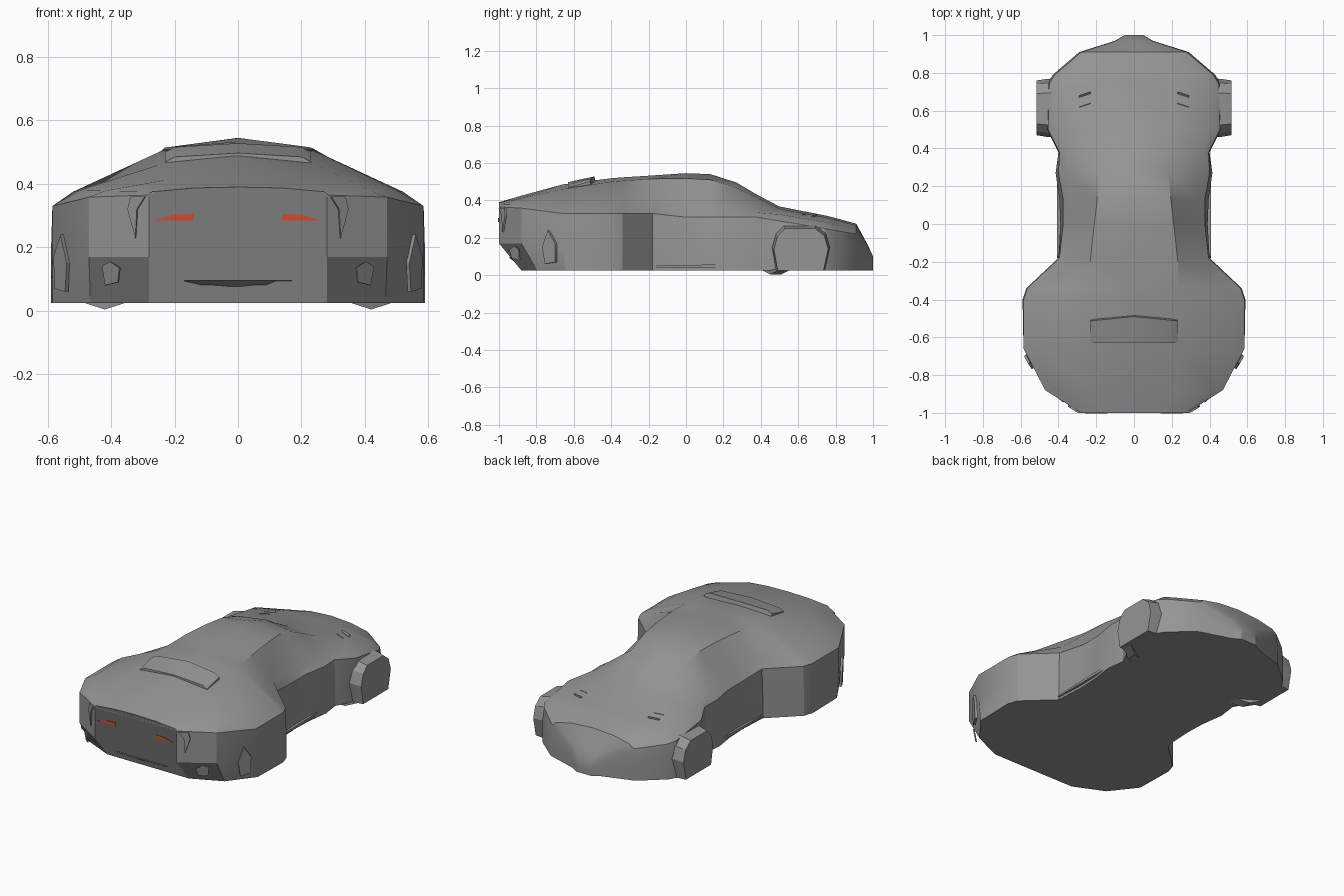
import bpy
import bmesh
from math import radians
from mathutils import Vector

cube = bpy.data.objects.get("Cube")
if cube:
    bpy.data.objects.remove(cube, do_unlink=True)


def make_material(name, rgb):
    mat = bpy.data.materials.new(name)
    mat.use_nodes = True
    mat.diffuse_color = (*rgb, 1)
    mat.node_tree.nodes["Principled BSDF"].inputs["Base Color"].default_value = (*rgb, 1)
    return mat


grey = make_material("body_grey", (0.3, 0.3, 0.3))
red = make_material("lamp_red", (0.65, 0.07, 0.03))


def finish(name, bm, material, smooth_angle=None):
    """Turn a bmesh into a named, shaded object."""
    bmesh.ops.remove_doubles(bm, verts=bm.verts, dist=0.0001)
    bmesh.ops.recalc_face_normals(bm, faces=bm.faces)
    mesh = bpy.data.meshes.new(name)
    bm.to_mesh(mesh)
    bm.free()
    mesh.materials.append(material)
    obj = bpy.data.objects.new(name, mesh)
    bpy.context.collection.objects.link(obj)
    if smooth_angle:
        bpy.ops.object.select_all(action="DESELECT")
        obj.select_set(True)
        bpy.context.view_layer.objects.active = obj
        bpy.ops.object.shade_smooth_by_angle(angle=radians(smooth_angle))
    return obj


def loft(name, rings, material, smooth_angle=None):
    """Skin closed rings of equal length and cap both ends."""
    bm = bmesh.new()
    loops = [[bm.verts.new(p) for p in ring] for ring in rings]
    for a, b in zip(loops, loops[1:]):
        for i in range(len(a)):
            j = (i + 1) % len(a)
            bm.faces.new((a[i], a[j], b[j], b[i]))
    bm.faces.new(loops[0])
    bm.faces.new(loops[-1])
    return finish(name, bm, material, smooth_angle)


def pair(name, rings, material, smooth_angle=None):
    """Build a part on the left (+x) and its mirror image on the right."""
    for side, sign in (("left", 1), ("right", -1)):
        mirrored = [[(sign * x, y, z) for x, y, z in ring] for ring in rings]
        loft(side + "_" + name, mirrored, material, smooth_angle)


def slab(points, offset):
    """Two rings: an outline and the same outline moved by offset."""
    return [points, [tuple(Vector(p) + Vector(offset)) for p in points]]


# Body: y, floor width, shoulder x z, haunch x z, roof edge x z, crown z
FLOOR = 0.025
stations = [
    (-1.0, .28, .28, .365, .26, .376, .14, .387, .39),
    (-.88, .465, .47, .358, .42, .378, .23, .412, .425),
    (-.66, .585, .585, .33, .5, .38, .25, .46, .485),
    (-.4, .59, .585, .33, .52, .375, .25, .5, .518),
    (-.34, .57, .565, .33, .46, .385, .24, .505, .523),
    (-.18, .4, .395, .33, .37, .38, .23, .515, .533),
    (0, .39, .375, .31, .335, .35, .21, .517, .545),
    (.13, .395, .375, .31, .33, .35, .195, .51, .54),
    (.27, .415, .4, .31, .345, .345, .18, .468, .495),
    (.38, .4, .395, .31, .36, .335, .175, .415, .43),
    (.5, .46, .455, .29, .4, .325, .18, .355, .367),
    (.74, .46, .45, .25, .4, .285, .22, .31, .32),
    (.79, .43, .42, .24, .37, .27, .2, .298, .308),
    (.91, .29, .28, .22, .25, .243, .14, .266, .275),
    (.97, .1, .095, .14, .08, .15, .05, .16, .165),
    (1.0, .05, .05, .08, .04, .09, .02, .1, .1),
]


def body_ring(y, wf, ws, zs, wh, zh, wr, zr, zc):
    tuck = 0.3 * max(0, -y - 0.6)          # undercut below the tail
    z_mid = 0.17 if y < 0.9 else (FLOOR + zs) / 2
    half = [(wf, y + tuck, FLOOR), (max(wf, ws), y, z_mid), (ws, y, zs),
            (wh, y, zh), (wr, y, zr)]
    return half + [(0, y, zc)] + [(-x, b, z) for x, b, z in reversed(half)]


loft("car_body", [body_ring(*s) for s in stations], grey, 28)


# Front wheel pods: flat-faced octagonal covers
def pod_ring(x, grow):
    outline = [(.49, FLOOR), (.47, .14), (.49, .21), (.53, .25),
               (.69, .25), (.74, .21), (.76, .14), (.735, FLOOR)]
    return [(x, .62 + (y - .62) * grow, FLOOR + (z - FLOOR) * grow) for y, z in outline]


pair("front_wheel_pod", [pod_ring(.4, 1.08), pod_ring(.46, 1.06), pod_ring(.515, 1)], grey, 25)

# Small tyre contact wedges
pair("front_tyre_foot", slab([(.34, .4, .03), (.42, .45, .004), (.5, .5, .03)],
                             (0, .06, 0)), grey)

# Roof spoiler: a wedge rising to its forward edge
spoiler = []
for x, drop in ((-.23, .028), (-.2, .012), (0, 0), (.2, .012), (.23, .028)):
    front = -.49 - abs(x) * .1
    spoiler.append([(x, -.63, .497 - drop), (x, front, .528 - drop),
                    (x, front + .01, .49 - drop), (x, -.63, .46 - drop)])
loft("roof_spoiler", spoiler, grey, 25)

# Tail: overhanging lip, corner fins, lamps, mouth
tail_lip = [(-.29, -.992, .36), (.29, -.992, .36), (.27, -.992, .376), (-.27, -.992, .376)]
loft("tail_lip", slab(tail_lip, (0, -.008, 0)), grey)
lamp = [(.14, -.999, .285), (.26, -.999, .285), (.2, -.999, .303), (.14, -.999, .305)]
pair("tail_lamp", slab(lamp, (0, -.005, 0)), red)
fin = [(.29, -.99, .36), (.335, -.96, .36), (.345, -.955, .32), (.32, -.97, .23), (.315, -.975, .32)]
pair("tail_corner_fin", slab(fin, (.004, -.012, 0)), grey)
mouth = []
for x, depth in ((-.17, .003), (-.09, .02), (0, .024), (.09, .02), (.17, .003)):
    mouth.append([(x, -.94, .095), (x, -.95, .095), (x, -.915, .095 - depth),
                  (x, -.9, .095 - depth)])
loft("tail_mouth", mouth, grey, 30)

# Vents behind the rear wheels and in the lower tail corners
vent = [(.535, -.745, .06), (.568, -.69, .07), (.572, -.69, .17), (.55, -.73, .24), (.53, -.76, .15)]
pair("rear_wheel_vent", slab(vent, (.01, -.01, 0)), grey)
pocket = [(.375, -.925, .09), (.415, -.885, .08), (.425, -.89, .14), (.4, -.915, .155), (.37, -.94, .135)]
pair("tail_pocket", slab(pocket, (.004, -.006, 0)), grey)

# Door sill and hood slits
sill = [(.385, -.18, .04), (.385, .3, .04), (.385, .28, .06), (.385, -.17, .05)]
pair("door_sill", slab(sill, (.022, 0, 0)), grey)
for y in (.61, .67):
    slit = [(.23, y + .03, .318), (.29, y + .01, .312), (.29, y, .305), (.23, y + .02, .31)]
    pair("hood_slit", slab(slit, (0, 0, .01)), grey)
